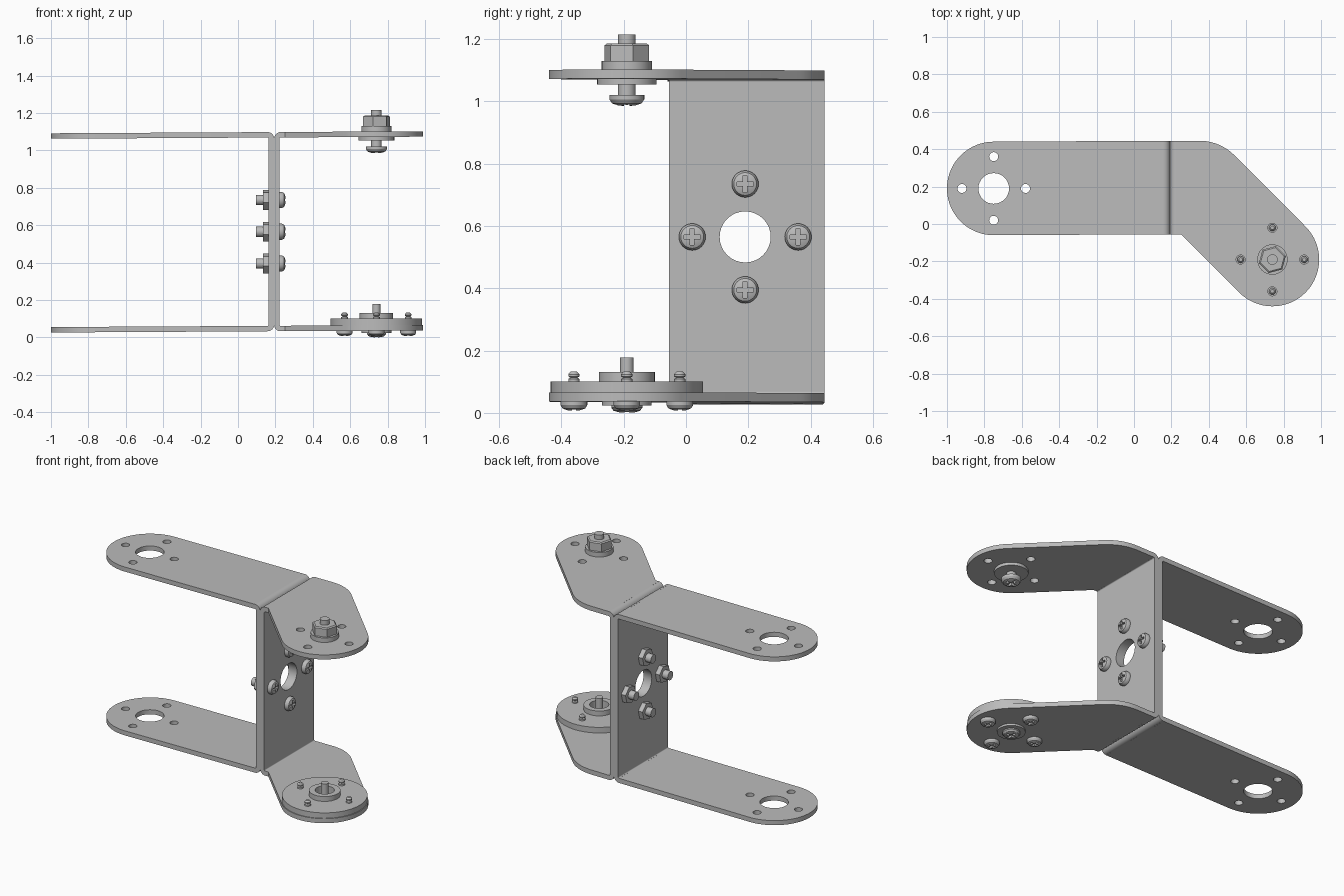
import bpy, bmesh
from math import pi, cos, sin, radians
from mathutils import Matrix, Vector

if "Cube" in bpy.data.objects:
    bpy.data.objects.remove(bpy.data.objects["Cube"])

grey = bpy.data.materials.new("plain_grey_metal")
grey.use_nodes = True
colour = (0.5, 0.5, 0.5, 1)
grey.diffuse_color = colour
grey.node_tree.nodes["Principled BSDF"].inputs["Base Color"].default_value = colour

MID, T, R = 0.193, 0.029, 0.035        # joint plane, sheet thickness, outer bend radius
Z0, Z1 = 0.033, 1.098                  # bracket bottom and top
Y0, Y1 = -0.055, 0.445                 # bracket front and back edges
YC, ZC = 0.19, 0.565                   # web hole centre
PITCH = 0.17                           # screw circle radius
HUB = (0.74, -0.19)
TO_X = Matrix(((0, 0, 1, 0), (1, 0, 0, 0), (0, 1, 0, 0), (0, 0, 0, 1)))
DOWN = Matrix.Rotation(pi, 4, 'X')
FOUR = [(PITCH, 0), (0, PITCH), (-PITCH, 0), (0, -PITCH)]


def at(x, y, z):
    return Matrix.Translation((x, y, z))


def arc(cx, cy, r, a, b, n=24):
    angles = [radians(a + (b - a) * i / n) for i in range(n + 1)]
    return [(cx + r * cos(t), cy + r * sin(t)) for t in angles]


def circle(cx, cy, r):
    return arc(cx, cy, r, 0, 360, 32)[:-1]


def evaluated_mesh(ob):
    deps = bpy.context.evaluated_depsgraph_get()
    return bpy.data.meshes.new_from_object(ob.evaluated_get(deps))


def plate(outlines, thick, matrix, slope=0):
    """Flat sheet with holes, extruded from local z = 0 to thick."""
    cu = bpy.data.curves.new("outline", 'CURVE')
    cu.dimensions, cu.fill_mode, cu.extrude = '2D', 'BOTH', thick / 2
    for pts in outlines:
        sp = cu.splines.new('POLY')
        sp.points.add(len(pts) - 1)
        for p, (x, y) in zip(sp.points, pts):
            p.co = (x, y, 0, 1)
        sp.use_cyclic_u = True
    ob = bpy.data.objects.new("outline", cu)
    bpy.context.collection.objects.link(ob)
    me = evaluated_mesh(ob)
    bpy.data.objects.remove(ob)
    me.transform(matrix @ at(0, 0, thick / 2))
    for v in me.vertices:
        v.co.z += slope * (v.co.x - MID)
    return me


def add(name, me, matrix=Matrix()):
    ob = bpy.data.objects.new(name, me)
    bpy.context.collection.objects.link(ob)
    ob.matrix_world = matrix
    if not me.materials:
        me.materials.append(grey)
    return ob


def merge(name, meshes):
    bm = bmesh.new()
    for part in meshes:
        piece = bmesh.new()
        piece.from_mesh(part)
        bmesh.ops.remove_doubles(piece, verts=piece.verts, dist=1e-5)
        bmesh.ops.recalc_face_normals(piece, faces=piece.faces)
        piece.to_mesh(part)
        piece.free()
        bm.from_mesh(part)
    me = bpy.data.meshes.new(name)
    bm.to_mesh(me)
    bm.free()
    return me


def lathe(name, profile, sides=32):
    """Solid of revolution about z from (radius, height) points."""
    bm = bmesh.new()
    vs = [bm.verts.new((r, 0, z)) for r, z in profile]
    edges = [bm.edges.new(pair) for pair in zip(vs, vs[1:])]
    bmesh.ops.spin(bm, geom=vs + edges, cent=(0, 0, 0), axis=(0, 0, 1),
                   angle=2 * pi, steps=sides)
    bmesh.ops.remove_doubles(bm, verts=bm.verts, dist=1e-5)
    bmesh.ops.recalc_face_normals(bm, faces=bm.faces)
    me = bpy.data.meshes.new(name)
    bm.to_mesh(me)
    bm.free()
    return me


def disc(name, r, h, sides=32):
    return lathe(name, [(0, 0), (r, 0), (r, h), (0, h)], sides)


def screw(name, r, h, shaft, length):
    """Domed cross-head screw, head up, underside of head at z = 0."""
    me = lathe(name, [(0, -length), (shaft, -length), (shaft, 0), (r, 0), (r, 0.4 * h),
                      (0.85 * r, 0.75 * h), (0.5 * r, 0.95 * h), (0, h)])
    a, w = 0.62 * r, 0.15 * r
    plus = []
    for k in range(4):
        c, s = round(cos(k * pi / 2)), round(sin(k * pi / 2))
        plus += [(x * c - y * s, x * s + y * c) for x, y in ((a, -w), (a, w), (w, w))]
    cutter = add("cross_cutter", merge("cross_cutter", [plate([plus], h, at(0, 0, 0.5 * h))]))
    cutter.hide_render = True
    body = add("screw_body", me)
    mod = body.modifiers.new("recess", 'BOOLEAN')
    mod.operation, mod.object, mod.solver = 'DIFFERENCE', cutter, 'EXACT'
    bpy.context.view_layer.update()
    result = evaluated_mesh(body)
    for ob in (body, cutter):
        bpy.data.objects.remove(ob)
    return result


# Two folded brackets, back to back
def bracket(name, side, flange_bottom, flange_top):
    edge = MID + side * R
    web = [[(Y0, Z0 + R), (Y1, Z0 + R), (Y1, Z1 - R), (Y0, Z1 - R)], circle(YC, ZC, 0.082)]
    parts = [plate(web, T, at(MID if side > 0 else MID - T, 0, 0) @ TO_X)]
    along_y = at(0, Y1, 0) @ Matrix.Rotation(pi / 2, 4, 'X')
    for cz, a in ((Z0 + R, 270), (Z1 - R, 90)):
        b = 180 if side > 0 else (360 if a == 270 else 0)
        ring = arc(edge, cz, R, a, b, 8) + arc(edge, cz, R - T, b, a, 8)
        parts.append(plate([ring], Y1 - Y0, along_y))
    parts.append(plate(flange_bottom, T, at(0, 0, Z0), 0.0055))
    parts.append(plate(flange_top, T, at(0, 0, Z1 - T), 0.0055))
    add(name, merge(name, parts))


# Straight flanges with a rounded end
end = (-0.75, YC)
straight = [(MID - R, Y0), (MID - R, Y1)] + arc(*end, 0.25, 90, 270, 40)
holes = [circle(end[0] + x, end[1] + y, 0.024) for x, y in FOUR]
straight_flange = [straight, circle(*end, 0.082)] + holes
bracket("straight_bracket", -1, straight_flange, straight_flange)

# Cranked flanges turned 45 degrees
cranked = ([(MID + R, Y0), (0.251, Y0)] + arc(*HUB, 0.25, 225, 405, 40)
           + arc(0.35, Y1 - 0.263, 0.263, 45, 90, 12) + [(MID + R, Y1)])
small = [circle(HUB[0] + x, HUB[1] + y, 0.024) for x, y in FOUR]
bracket("cranked_bracket", 1, [cranked], [cranked] + small)

# Screws and nuts clamping the webs
web_screw = screw("web_screw", 0.043, 0.033, 0.027, 0.127)
web_nut = disc("web_nut", 0.055, 0.03, 6)
for i, (y, z) in enumerate(FOUR):
    add(f"web_screw_{i}", web_screw, at(MID + T, YC + y, ZC + z) @ TO_X)
    add(f"web_nut_{i}", web_nut,
        at(MID - T - 0.03, YC + y, ZC + z) @ TO_X @ Matrix.Rotation(radians(15), 4, 'Z'))

# Upper pivot bolt with washers and nut
add("pivot_bolt", screw("pivot_bolt", 0.056, 0.036, 0.028, 0.194), at(*HUB, 1.021) @ DOWN)
add("lower_washer", disc("lower_washer", 0.096, 0.018), at(*HUB, 1.054))
add("upper_washer", disc("upper_washer", 0.081, 0.03), at(*HUB, 1.1))
add("pivot_nut", lathe("pivot_nut", [(0, 0), (0.0745, 0), (0.0745, 0.05), (0.066, 0.056),
                                     (0, 0.056)], 6),
    at(*HUB, 1.13) @ Matrix.Rotation(radians(15), 4, 'Z'))

# Lower round horn with hollow boss
add("round_horn", lathe("round_horn", [
    (0, 0.075), (0.055, 0.075), (0.055, 0.131), (0.09, 0.131), (0.09, 0.1),
    (0.245, 0.1), (0.245, 0.064), (0, 0.064)], 64), at(*HUB, 0))
add("horn_washer", disc("horn_washer", 0.08, 0.014), at(*HUB, 0.024))
add("horn_centre_screw", screw("horn_centre_screw", 0.05, 0.028, 0.022, 0.15),
    at(*HUB, 0.028) @ DOWN)

# Horn screws with ridged tips
horn_screw = screw("horn_screw", 0.043, 0.03, 0.012, 0.06)
tip = lathe("screw_tip", [(0, 0), (0.018, 0), (0.018, 0.01), (0.011, 0.014), (0.018, 0.018),
                          (0.018, 0.025), (0.01, 0.034), (0, 0.034)], 16)
for i, (x, y) in enumerate(FOUR):
    add(f"horn_screw_{i}", horn_screw, at(HUB[0] + x, HUB[1] + y, 0.037) @ DOWN)
    add(f"horn_screw_tip_{i}", tip, at(HUB[0] + x, HUB[1] + y, 0.099))

# Smooth curved walls, keep edges sharp
bpy.ops.object.select_all(action='DESELECT')
for ob in bpy.context.collection.objects:
    if ob.type == 'MESH':
        ob.select_set(True)
        bpy.context.view_layer.objects.active = ob
bpy.ops.object.shade_smooth_by_angle(angle=radians(30))
